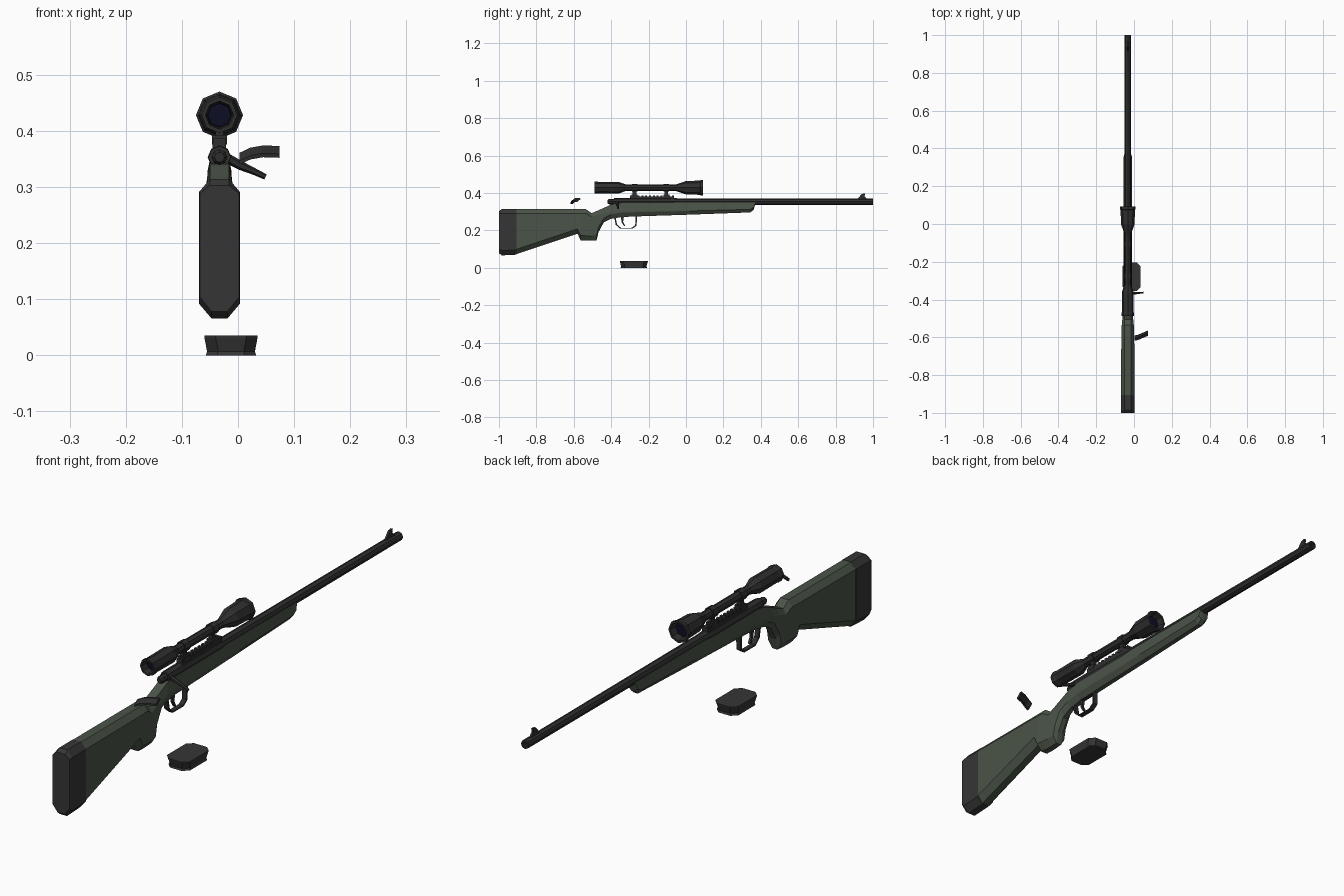
import bpy, bmesh, math
from mathutils import Vector

if "Cube" in bpy.data.objects:
    bpy.data.objects.remove(bpy.data.objects["Cube"])

CX = -0.033      # centre line of the rifle
BORE = 0.353     # height of the barrel axis
SIGHT = 0.428    # height of the scope axis


def material(name, color):
    m = bpy.data.materials.new(name)
    m.use_nodes = True
    m.diffuse_color = (*color, 1)
    m.node_tree.nodes["Principled BSDF"].inputs["Base Color"].default_value = (*color, 1)
    return m


GREEN = material("olive green", (0.07, 0.088, 0.065))
RUBBER = material("rubber grey", (0.036, 0.036, 0.036))
METAL = material("dark metal", (0.028, 0.028, 0.028))
GLASS = material("navy glass", (0.004, 0.004, 0.018))


def loft(name, rings, mat, closed=False):
    """Skin a list of equal point rings; cap the ends unless closed."""
    bm = bmesh.new()
    rows = [[bm.verts.new(p) for p in ring] for ring in rings]
    n = len(rows[0])
    pairs = list(zip(rows, rows[1:]))
    if closed:
        pairs.append((rows[-1], rows[0]))
    for a, b in pairs:
        for i in range(n):
            j = (i + 1) % n
            bm.faces.new((a[i], a[j], b[j], b[i]))
    if not closed:
        bm.faces.new(rows[0])
        bm.faces.new(rows[-1])
    bmesh.ops.recalc_face_normals(bm, faces=bm.faces)
    me = bpy.data.meshes.new(name)
    bm.to_mesh(me)
    bm.free()
    me.materials.append(mat)
    ob = bpy.data.objects.new(name, me)
    bpy.context.collection.objects.link(ob)
    return ob


def lathe(name, profile, z, mat, sides=8):
    """Turned part along y from (y, radius) pairs."""
    turn = [2 * math.pi * i / sides for i in range(sides)]
    return loft(name, [[(CX + r * math.cos(t), y, z + r * math.sin(t)) for t in turn]
                       for y, r in profile], mat)


def plate(name, outline, half, mat):
    """Side outline of (y, z) points given thickness in x."""
    return loft(name, [[(CX + s * half, y, z) for y, z in outline] for s in (-1, 1)], mat)


def box(name, y0, y1, z0, z1, half, mat):
    return plate(name, [(y0, z0), (y1, z0), (y1, z1), (y0, z1)], half, mat)


def tube(name, path, radius, mat, sides=6):
    """Rod following a path, tapering by a radius per point."""
    pts = [Vector(p) for p in path]
    rings = []
    for i, p in enumerate(pts):
        d = (pts[min(i + 1, len(pts) - 1)] - pts[max(i - 1, 0)]).normalized()
        u = d.cross(Vector((0, 1, 0))).normalized()
        v = d.cross(u)
        rings.append([p + radius[i] * (u * math.cos(t) + v * math.sin(t))
                      for t in (2 * math.pi * k / sides for k in range(sides))])
    return loft(name, rings, mat)


def stock_ring(y, top, bottom, w, drop, wt=0.017):
    """Eight-sided stock section with chamfered comb and belly."""
    rise = min(0.026, 0.3 * (top - bottom))
    half = [(wt, top), (w, top - drop), (w, bottom + rise), (0.4 * w, bottom)]
    return [(CX + x, y, z) for x, z in half] + [(CX - x, y, z) for x, z in reversed(half)]


# Stock, from butt through grip and wrist to the fore-end
loft("stock", [stock_ring(*s) for s in [
    (-0.91, 0.313, 0.072, 0.036, 0.022),
    (-0.58, 0.313, 0.182, 0.034, 0.022),
    (-0.563, 0.313, 0.147, 0.034, 0.022),
    (-0.535, 0.313, 0.145, 0.032, 0.022),
    (-0.505, 0.292, 0.145, 0.029, 0.02),
    (-0.478, 0.303, 0.147, 0.027, 0.022),
    (-0.468, 0.308, 0.19, 0.026, 0.025),
    (-0.44, 0.32, 0.242, 0.025, 0.03),
    (-0.4, 0.338, 0.262, 0.024, 0.035),
    (-0.34, 0.35, 0.272, 0.023, 0.042),
    (0.02, 0.35, 0.284, 0.023, 0.042),
    (0.345, 0.35, 0.296, 0.022, 0.034),
    (0.362, 0.35, 0.312, 0.021, 0.02),
    (0.37, 0.35, 0.338, 0.018, 0.005)]], GREEN)

# Recoil pad with a bevelled heel
loft("butt_pad", [stock_ring(*s) for s in [
    (-1.0, 0.303, 0.078, 0.035, 0.015),
    (-0.985, 0.314, 0.066, 0.0365, 0.023),
    (-0.905, 0.314, 0.07, 0.0365, 0.023)]], RUBBER)

# Barrel, receiver and bolt
lathe("barrel", [(-0.05, 0.018), (0.3, 0.0175), (1.0, 0.0165), (1.0, 0.009), (0.97, 0.009)],
      BORE, METAL)
lathe("receiver", [(-0.385, 0.02), (-0.37, 0.021), (-0.08, 0.021), (-0.04, 0.018)], BORE, METAL)
lathe("bolt_shroud", [(-0.42, 0.009), (-0.412, 0.014), (-0.37, 0.014)], BORE, METAL)
tube("bolt_handle", [(CX + 0.012, -0.37, 0.352), (0.005, -0.366, 0.338), (0.03, -0.364, 0.327),
                     (0.049, -0.363, 0.318)], (0.009, 0.008, 0.006, 0.005), METAL)
plate("front_sight", [(0.915, 0.366), (0.94, 0.395), (0.957, 0.397), (0.955, 0.382),
                      (0.972, 0.366)], 0.004, METAL)

# Toothed rail
box("rail_base", -0.3, -0.065, 0.366, 0.38, 0.012, METAL)
for i in range(12):
    y = -0.3 + i * 0.0204
    box("rail_tooth", y, y + 0.011, 0.379, 0.387, 0.011, METAL)

# Scope with recessed lenses
lathe("scope_body", [(-0.455, 0.022), (-0.488, 0.025), (-0.488, 0.032), (-0.47, 0.032),
                     (-0.465, 0.03), (-0.36, 0.031), (-0.32, 0.017), (-0.055, 0.017),
                     (0.0, 0.036), (0.075, 0.038), (0.078, 0.042), (0.092, 0.042),
                     (0.092, 0.034), (0.06, 0.03)], SIGHT, METAL)
lathe("rear_lens", [(-0.462, 0.021), (-0.454, 0.022)], SIGHT, GLASS)
lathe("front_lens", [(0.058, 0.03), (0.066, 0.029)], SIGHT, GLASS)

# Scope mounts
for y in (-0.275, -0.105):
    lathe("mount_ring", [(y - 0.015, 0.021), (y + 0.015, 0.021)], SIGHT, METAL)
    box("mount_post", y - 0.01, y + 0.01, 0.38, 0.415, 0.007, METAL)
    box("mount_foot", y - 0.016, y + 0.016, 0.376, 0.393, 0.013, METAL)

# Trigger guard loop and trigger
outer = [(-0.385, 0.275), (-0.376, 0.23), (-0.352, 0.209), (-0.286, 0.209), (-0.264, 0.225),
         (-0.262, 0.278)]
mid = Vector((-0.322, 0.245))
inner = [Vector(p).lerp(mid, 0.13) for p in outer]
loft("trigger_guard", [[(CX + s * 0.009, a[0], a[1]), (CX - s * 0.009, a[0], a[1]),
                        (CX - s * 0.009, b[0], b[1]), (CX + s * 0.009, b[0], b[1])]
                       for s in (1,) for a, b in zip(outer, inner)], METAL, closed=True)
plate("trigger", [(-0.348, 0.275), (-0.332, 0.275), (-0.336, 0.245), (-0.325, 0.224),
                  (-0.331, 0.222), (-0.345, 0.245)], 0.005, METAL)

# Detached curved lever beside the comb
lever = [(0.003, -0.604, 0.352), (0.022, -0.6, 0.361), (0.045, -0.59, 0.365), (0.074, -0.578, 0.364)]
loft("loose_lever", [[(x, y + dy, z + dz) for dy, dz in
                      ((-0.014, -0.012), (-0.004, -0.012), (0.014, 0.003), (0.012, 0.009),
                       (0.002, 0.009), (-0.014, -0.005))] for x, y, z in lever], METAL)


# Detached magazine with chamfered corners, a waist and a floor plate
def magazine_ring(z, scale):
    hx, hy, c = 0.0475 * scale, 0.075 * scale, 0.02
    pts = [(hx, hy - c), (hx - c, hy), (c - hx, hy), (-hx, hy - c),
           (-hx, c - hy), (c - hx, -hy), (hx - c, -hy), (hx, c - hy)]
    return [(x - 0.0125, y - 0.279, z) for x, y in pts]


loft("magazine", [magazine_ring(*s) for s in
                  [(0, 0.94), (0.007, 0.9), (0.03, 0.99), (0.035, 1)]], RUBBER)
